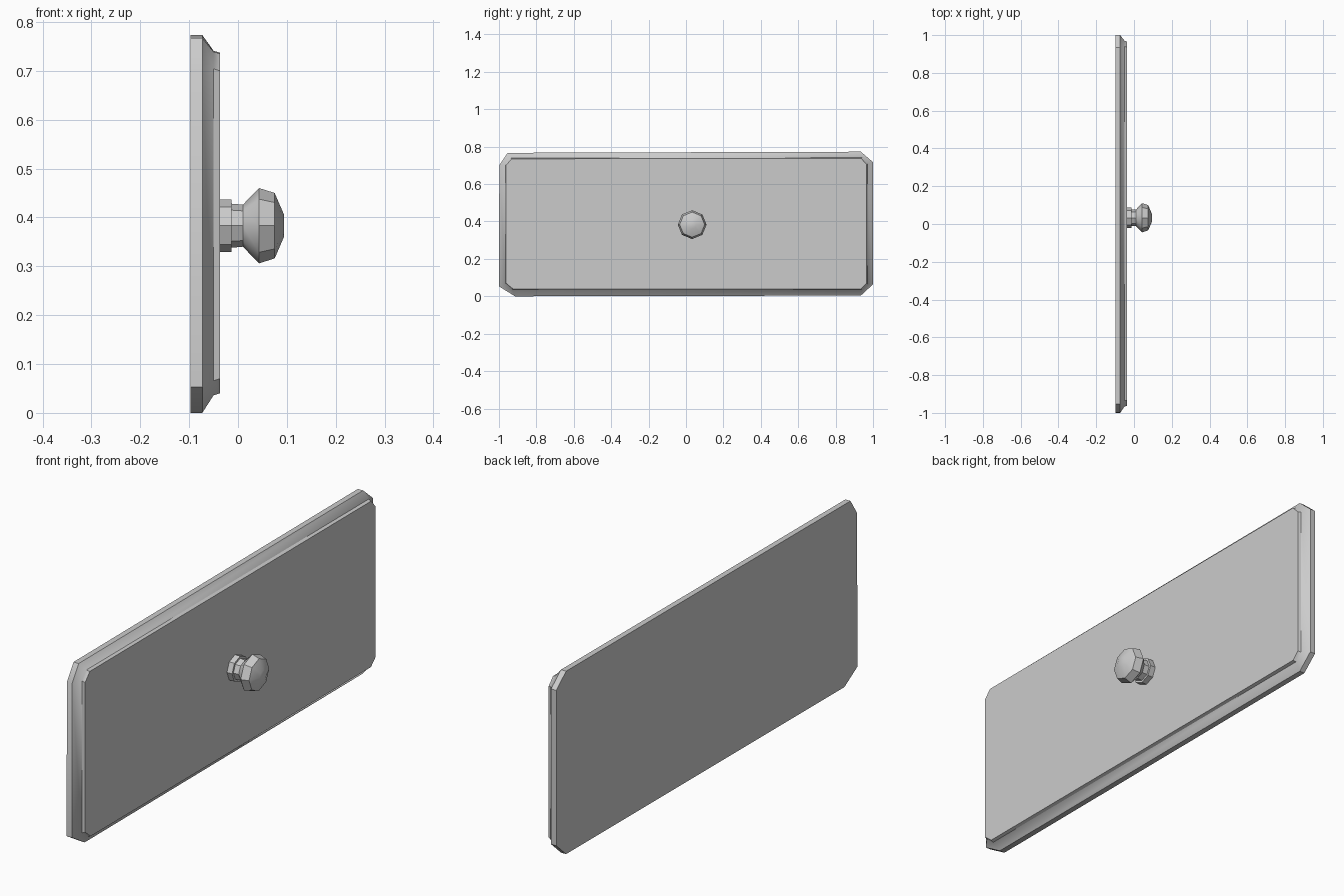
import bpy, math

if "Cube" in bpy.data.objects:
    bpy.data.objects.remove(bpy.data.objects["Cube"])

# Slightly uneven, clipped-corner outlines in (y, z)
OUTER = [(-1, .053), (-.914, 0), (.935, .004), (1, .064),
         (1, .717), (.935, .773), (-.954, .767), (-.998, .70)]
INNER = [(-.962, .07), (-.925, .04), (.936, .04), (.966, .07),
         (.966, .705), (.936, .737), (-.932, .735), (-.962, .70)]
CY, CZ = .033, .383


def loft(name, rings, angle):
    """Skin a stack of equal-sized rings along +x and cap both ends."""
    n = len(rings[0])
    verts = [v for r in rings for v in r]
    faces = [(k*n + i, k*n + (i+1) % n, (k+1)*n + (i+1) % n, (k+1)*n + i)
             for k in range(len(rings) - 1) for i in range(n)]
    faces.append(tuple(reversed(range(n))))
    faces.append(tuple(range(len(verts) - n, len(verts))))
    me = bpy.data.meshes.new(name)
    me.from_pydata(verts, [], faces)
    ob = bpy.data.objects.new(name, me)
    bpy.context.collection.objects.link(ob)
    bpy.ops.object.select_all(action='DESELECT')
    ob.select_set(True)
    bpy.context.view_layer.objects.active = ob
    bpy.ops.object.shade_smooth_by_angle(angle=math.radians(angle))
    return ob


def at(x, outline, grow=0):
    return [(x, y + math.copysign(grow, y), z + math.copysign(grow, z - CZ))
            for y, z in outline]


def circle(x, r, n=8):
    return [(x, CY + r*math.cos(2*math.pi*i/n), CZ + r*math.sin(2*math.pi*i/n))
            for i in range(n)]


# Drawer front: slab, sloped rim, raised face
loft("drawer_front", [at(-.097, OUTER), at(-.073, OUTER),
                      at(-.05, INNER, .004), at(-.037, INNER)], 35)

# Turned eight-sided knob: collar, neck, flared head
profile = [(-.04, .054), (-.013, .054), (-.013, .045), (.01, .043),
           (.043, .077), (.075, .067), (.094, .023)]
loft("knob", [circle(x, r) for x, r in profile], 35)
